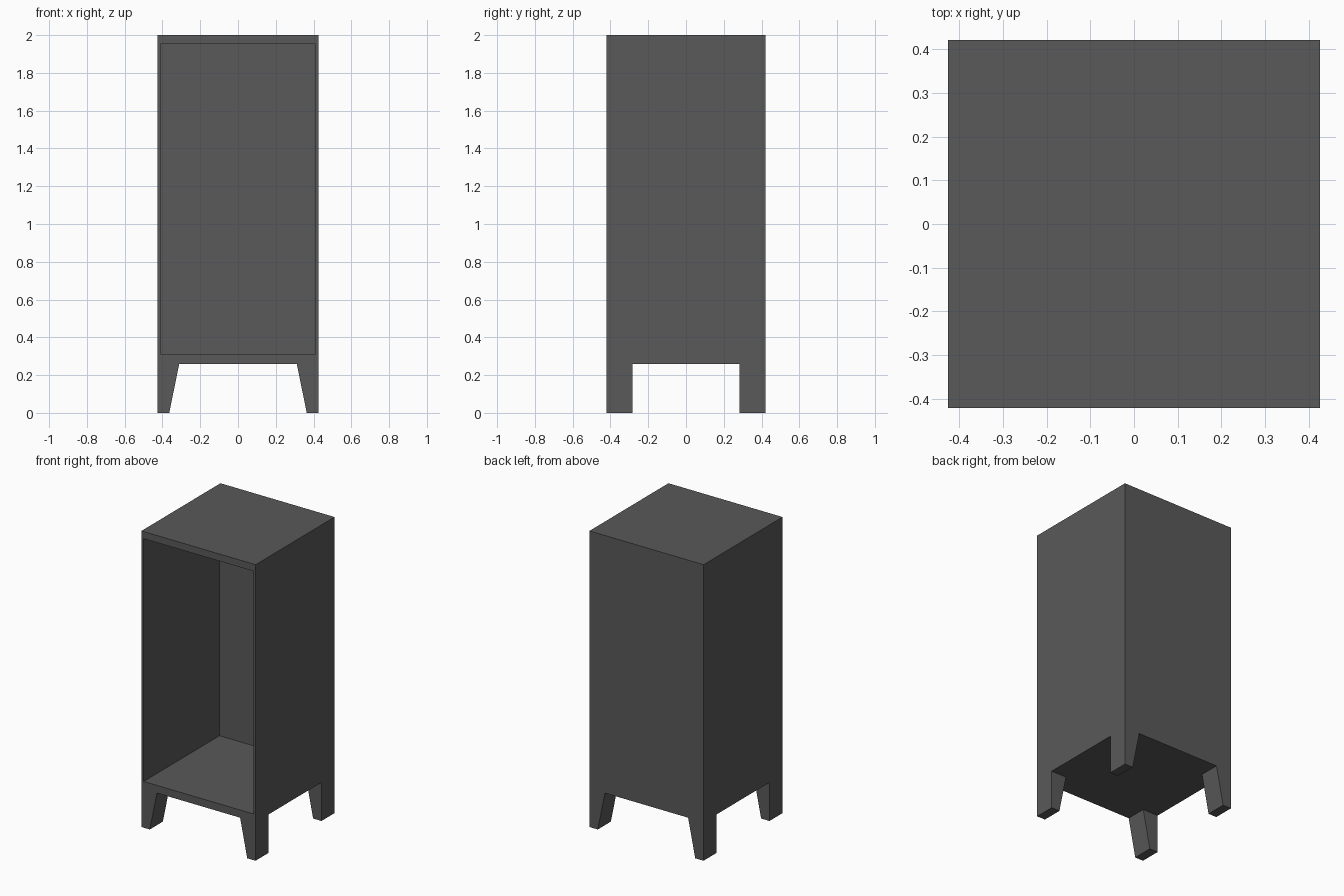
import bpy
import bmesh
from mathutils import Vector

default = bpy.data.objects.get("Cube")
if default:
    bpy.data.objects.remove(default, do_unlink=True)

HALF_X, HALF_Y = 0.4265, 0.4215
BASE, TOP = 0.26, 2.0

charcoal = bpy.data.materials.new("charcoal")
charcoal.use_nodes = True
colour = (0.1, 0.1, 0.1, 1)
charcoal.diffuse_color = colour
charcoal.node_tree.nodes["Principled BSDF"].inputs["Base Color"].default_value = colour


def finish(name, bm):
    bmesh.ops.recalc_face_normals(bm, faces=bm.faces)
    mesh = bpy.data.meshes.new(name)
    bm.to_mesh(mesh)
    bm.free()
    mesh.materials.append(charcoal)
    obj = bpy.data.objects.new(name, mesh)
    bpy.context.collection.objects.link(obj)
    return obj


def prism(bm, profile, y0, y1):
    """Extrude an x-z profile from y0 to y1."""
    face = bm.faces.new([bm.verts.new((x, y0, z)) for x, z in profile])
    result = bmesh.ops.extrude_face_region(bm, geom=[face], use_keep_orig=True)
    moved = [v for v in result["geom"] if isinstance(v, bmesh.types.BMVert)]
    bmesh.ops.translate(bm, verts=moved, vec=(0, y1 - y0, 0))


# Cabinet shell: a box whose front is framed and hollowed out
bm = bmesh.new()
prism(bm, [(-HALF_X, BASE), (HALF_X, BASE), (HALF_X, TOP), (-HALF_X, TOP)],
      -HALF_Y, HALF_Y)
bmesh.ops.recalc_face_normals(bm, faces=bm.faces)
front = min(bm.faces, key=lambda f: f.calc_center_median().y)
bmesh.ops.inset_region(bm, faces=[front], thickness=0.024)
for v in front.verts:  # thicker rails at top and floor
    v.co.z = 1.952 if v.co.z > 1 else 0.312
cavity = bmesh.ops.extrude_discrete_faces(bm, faces=[front])["faces"][0]
bmesh.ops.translate(bm, verts=list(cavity.verts), vec=Vector((0, 0.809, 0)))
finish("cabinet_shell", bm)

# Legs: straight outside, tapered inside, mirrored to all four corners
bm = bmesh.new()
prism(bm, [(HALF_X, 0), (HALF_X, BASE), (0.311, BASE), (0.364, 0)],
      -HALF_Y, -0.282)
legs = finish("legs", bm)
mirror = legs.modifiers.new("corners", "MIRROR")
mirror.use_axis = (True, True, False)
mirror.use_mirror_merge = False
